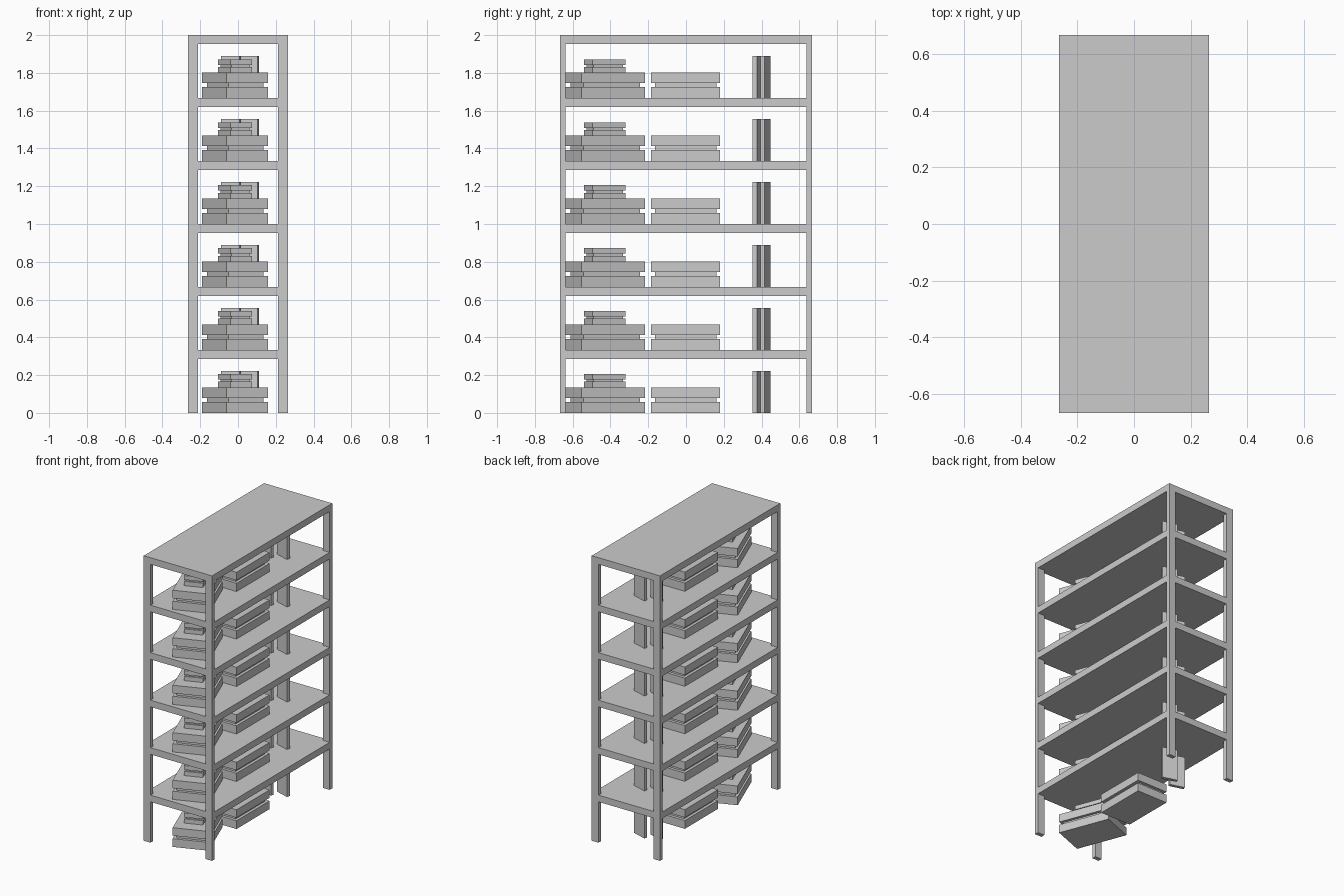
import bpy
from math import radians
from mathutils import Matrix, Vector

if "Cube" in bpy.data.objects:
    bpy.data.objects.remove(bpy.data.objects["Cube"])

LEVELS = 6
PITCH = 2.0 / LEVELS
HX, HY = 0.265, 0.667
T = 0.047


def box(name, centre, size, angle=0.0):
    """Box whose base sits at centre.z, turned about z."""
    bpy.ops.mesh.primitive_cube_add(size=1)
    ob = bpy.context.object
    ob.name = name
    ob.data.transform(Matrix.Diagonal((*size, 1)))
    ob.data.transform(Matrix.Translation((0, 0, size[2] / 2)))
    ob.rotation_euler.z = radians(angle)
    ob.location = Vector(centre)
    return ob


def stack(name, x, y, z, angle, length=0.36, s=1.0):
    """Two flat boxes with a recessed spacer between them."""
    w, l = 0.236 * s, length * s
    inset = 0.04 * s
    box(name + "_lower", (x, y, z), (w, l, 0.058 * s), angle)
    box(name + "_spacer", (x, y, z + 0.058 * s), (w - inset, l - inset, 0.021 * s), angle)
    box(name + "_upper", (x, y, z + 0.079 * s), (w, l, 0.056 * s), angle)


# corner posts
for sx, side in ((-1, "left"), (1, "right")):
    for sy, end in ((-1, "front"), (1, "back")):
        box(f"{end}_{side}_post", (sx * (HX - 0.026), sy * (HY - 0.0145), 0), (0.052, 0.029, 2.0))

for i in range(LEVELS):
    z = i * PITCH
    # shelf board above this level
    box(f"shelf_{i}", (0, 0, z + PITCH - T), (2 * HX - 0.001, 2 * HY - 0.001, T))
    # turned stack with a smaller one on top
    stack(f"turned_stack_{i}", -0.015, -0.428, z, 21)
    stack(f"small_stack_{i}", -0.016, -0.43, z + 0.135, 21, s=0.52)
    # straight stack
    stack(f"straight_stack_{i}", 0, -0.002, z, 0, length=0.366)
    # two upright books, staggered
    box(f"upright_front_{i}", (-0.038, 0.379, z), (0.104, 0.023, 0.222), -17)
    box(f"upright_back_{i}", (0.057, 0.421, z), (0.104, 0.023, 0.222), -17)
